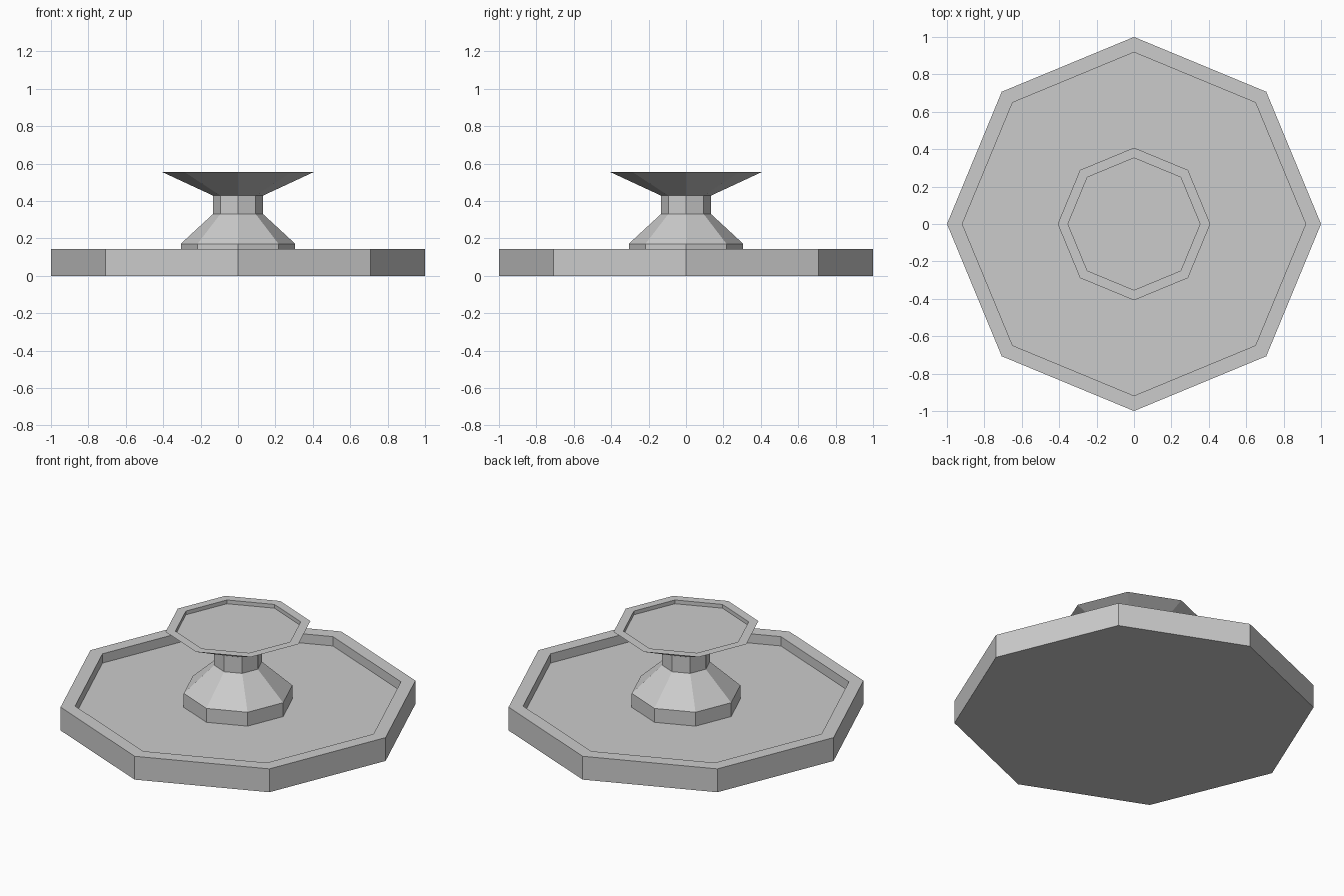
import bpy, bmesh
from math import cos, sin, pi

if "Cube" in bpy.data.objects:
    bpy.data.objects.remove(bpy.data.objects["Cube"])

SIDES = 8


def lathe(name, profile):
    """Octagonal solid from (radius, z) rings, capped at both ends."""
    bm = bmesh.new()
    rings = [[bm.verts.new((r * cos(2 * pi * i / SIDES), r * sin(2 * pi * i / SIDES), z))
              for i in range(SIDES)] for r, z in profile]
    for a, b in zip(rings, rings[1:]):
        for i in range(SIDES):
            j = (i + 1) % SIDES
            bm.faces.new((a[i], a[j], b[j], b[i]))
    bm.faces.new(rings[0][::-1])
    bm.faces.new(rings[-1])
    mesh = bpy.data.meshes.new(name)
    bm.to_mesh(mesh)
    bm.free()
    obj = bpy.data.objects.new(name, mesh)
    bpy.context.collection.objects.link(obj)
    return obj


# Wide lower basin with a raised rim and sunken floor
lathe("lower_basin", [(1, 0), (1, 0.143), (0.918, 0.143), (0.918, 0.086)])

# Pedestal, neck and flared upper bowl as one continuous profile
lathe("pedestal_and_bowl", [
    (0.306, 0.086), (0.306, 0.171), (0.134, 0.33), (0.134, 0.429),
    (0.408, 0.556), (0.353, 0.556), (0.353, 0.533)])
